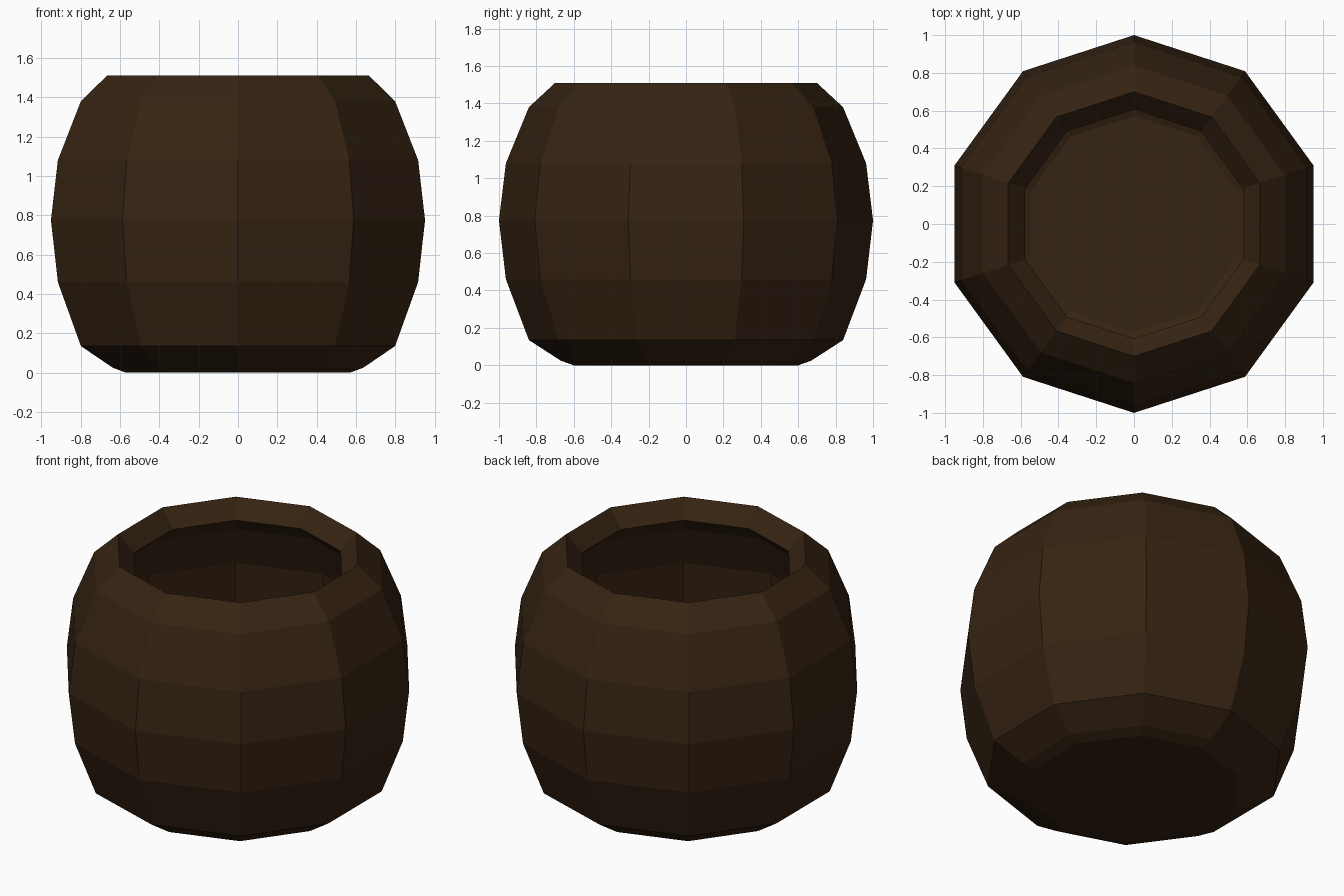
import bpy, bmesh, math

if "Cube" in bpy.data.objects:
    bpy.data.objects.remove(bpy.data.objects["Cube"])

SIDES = 10
# Outer profile of the barrel: (corner radius, height), bottom to rim
PROFILE = [(0.60, 0.0), (0.67, 0.025), (0.84, 0.135), (0.963, 0.46),
           (1.0, 0.775), (0.963, 1.08), (0.84, 1.38), (0.70, 1.51)]

# Faceted shell with a closed base and an open top
bm = bmesh.new()
rings = []
for r, z in PROFILE:
    angles = [math.pi / 2 + math.tau * i / SIDES for i in range(SIDES)]
    rings.append([bm.verts.new((r * math.cos(a), r * math.sin(a), z)) for a in angles])
for low, high in zip(rings, rings[1:]):
    for i in range(SIDES):
        j = (i + 1) % SIDES
        bm.faces.new((low[i], low[j], high[j], high[i]))
bm.faces.new(list(reversed(rings[0])))
bm.normal_update()
mesh = bpy.data.meshes.new("barrel_pot")
bm.to_mesh(mesh)
bm.free()
pot = bpy.data.objects.new("barrel_pot", mesh)
bpy.context.collection.objects.link(pot)

# Inward wall thickness, giving the sloped rim and hollow interior
wall = pot.modifiers.new("wall", 'SOLIDIFY')
wall.thickness = 0.135
wall.offset = -1
wall.use_even_offset = True

# Dark brown wood
wood = bpy.data.materials.new("dark_wood")
wood.diffuse_color = (0.036, 0.017, 0.006, 1)
wood.use_nodes = True
wood.node_tree.nodes["Principled BSDF"].inputs["Base Color"].default_value = wood.diffuse_color
mesh.materials.append(wood)
